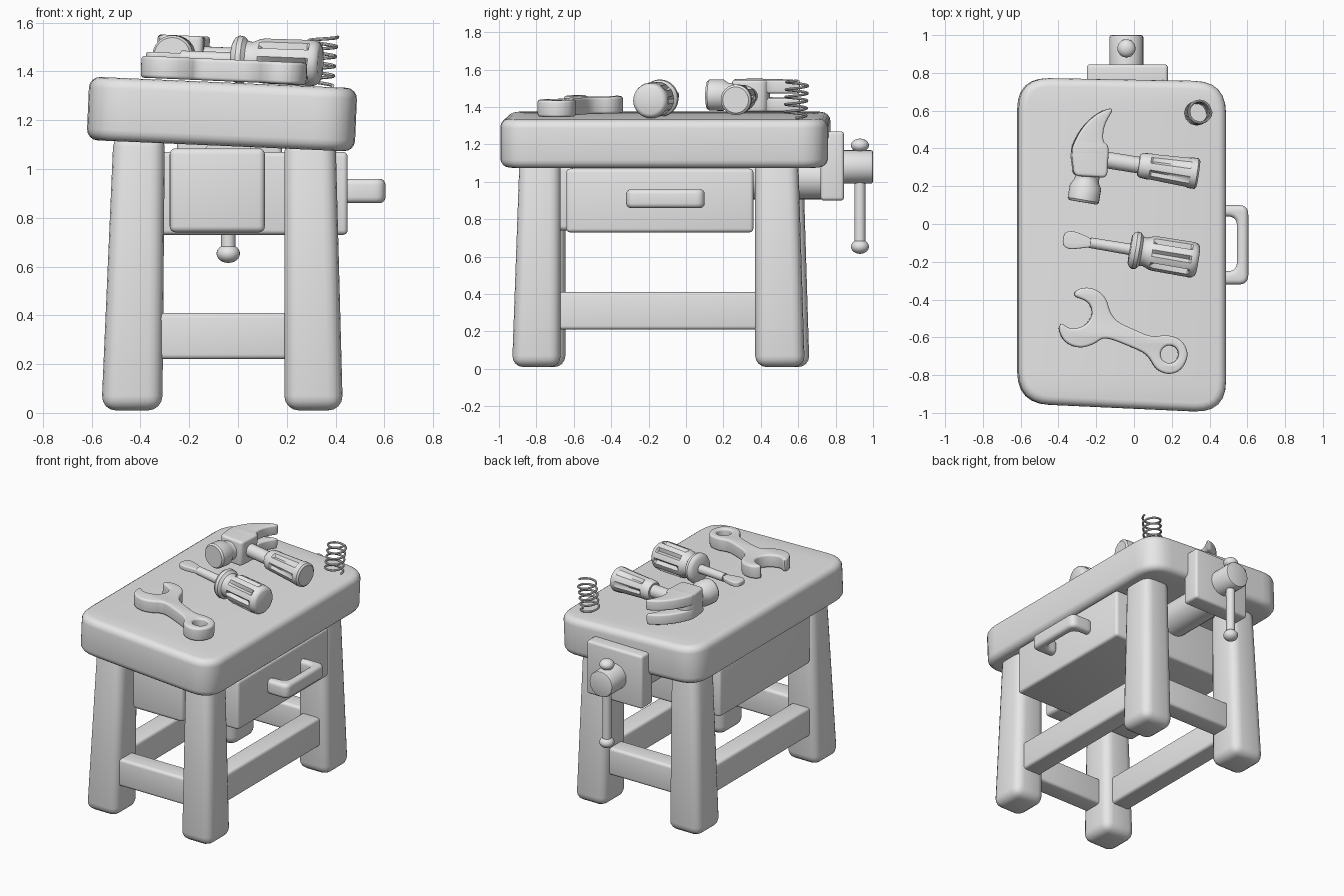
import bpy, bmesh, math
from mathutils import Matrix, Vector

if "Cube" in bpy.data.objects:
    bpy.data.objects.remove(bpy.data.objects["Cube"])

grey = bpy.data.materials.new("plain_grey")
grey.diffuse_color = (0.8, 0.8, 0.8, 1)
grey.use_nodes = True
grey.node_tree.nodes["Principled BSDF"].inputs["Base Color"].default_value = grey.diffuse_color

# Tilted frame of the table top: local x, y as in the world, z = height above the top
TOP = (Matrix.Translation((-0.06, 0, 1.355)) @ Matrix.Rotation(math.radians(2.5), 4, 'Y')
       @ Matrix.Translation((0.06, 0, 0)))


def add(name, mesh, matrix=Matrix()):
    ob = bpy.data.objects.new(name, mesh)
    bpy.context.collection.objects.link(ob)
    mesh.materials.clear()
    mesh.materials.append(grey)
    ob.matrix_world = matrix
    return ob


def from_bmesh(name, bm, matrix=Matrix()):
    bmesh.ops.recalc_face_normals(bm, faces=bm.faces)
    mesh = bpy.data.meshes.new(name)
    bm.to_mesh(mesh)
    bm.free()
    return add(name, mesh, matrix)


def block(name, low, z0, z1, bevel, high=None):
    """Rounded box, optionally tapered; low and high are (x0, x1, y0, y1)."""
    bm = bmesh.new()
    rings = []
    for (x0, x1, y0, y1), z in ((low, z0), (high or low, z1)):
        rings.append([bm.verts.new((x, y, z)) for x, y in
                      ((x0, y0), (x1, y0), (x1, y1), (x0, y1))])
    a, b = rings
    bm.faces.new(a[::-1])
    bm.faces.new(b)
    for i in range(4):
        j = (i + 1) % 4
        bm.faces.new((a[i], a[j], b[j], b[i]))
    bmesh.ops.bevel(bm, geom=bm.edges[:], offset=bevel, segments=4,
                    profile=0.5, affect='EDGES', clamp_overlap=True)
    return from_bmesh(name, bm)


def fillet(points, radius, steps=6):
    """Round the corners of a closed outline."""
    pts = [Vector(p) for p in points]
    out = []
    for i, p in enumerate(pts):
        before, after = pts[i - 1] - p, pts[(i + 1) % len(pts)] - p
        a = p + before.normalized() * min(radius, before.length * 0.48)
        b = p + after.normalized() * min(radius, after.length * 0.48)
        for s in range(steps + 1):
            t = s / steps
            out.append(a * (1 - t) ** 2 + p * (2 * t * (1 - t)) + b * t * t)
    return out


def slab(name, outlines, z0, z1, bevel, matrix=Matrix()):
    """Flat shape with rounded rims; further outlines become holes."""
    cu = bpy.data.curves.new(name, 'CURVE')
    cu.dimensions = '2D'
    cu.fill_mode = 'BOTH'
    cu.extrude = (z1 - z0) / 2 - bevel
    cu.bevel_depth = bevel
    cu.bevel_resolution = 3
    cu.offset = -bevel
    for pts in outlines:
        sp = cu.splines.new('POLY')
        sp.points.add(len(pts) - 1)
        for q, p in zip(sp.points, pts):
            q.co = (p[0], p[1], 0, 1)
        sp.use_cyclic_u = True
    tmp = bpy.data.objects.new(name + "_curve", cu)
    bpy.context.collection.objects.link(tmp)
    deps = bpy.context.evaluated_depsgraph_get()
    mesh = bpy.data.meshes.new_from_object(tmp.evaluated_get(deps))
    bpy.data.objects.remove(tmp)
    mesh.transform(Matrix.Translation((0, 0, (z0 + z1) / 2)))
    bm = bmesh.new()
    bm.from_mesh(mesh)
    bmesh.ops.remove_doubles(bm, verts=bm.verts[:], dist=0.0002)
    return from_bmesh(name, bm, matrix)


def lathe(name, start, end, profile, matrix=Matrix(), segs=24):
    """Turned part along start-end; profile rows are (distance, radius, flute depth)."""
    start, end = Vector(start), Vector(end)
    frame = Matrix.Translation(start) @ (end - start).to_track_quat('Z', 'Y').to_matrix().to_4x4()
    bm = bmesh.new()
    rings = []
    for t, r, *flute in profile:
        cut = flute[0] if flute else 0
        ring = []
        for i in range(segs):
            a = 2 * math.pi * i / segs
            rr = r - (cut if i % 4 == 0 else 0)
            ring.append(bm.verts.new(frame @ Vector((rr * math.cos(a), rr * math.sin(a), t))))
        rings.append(ring)
    for a, b in zip(rings, rings[1:]):
        for i in range(segs):
            j = (i + 1) % segs
            bm.faces.new((a[i], a[j], b[j], b[i]))
    bm.faces.new(rings[0][::-1])
    bm.faces.new(rings[-1])
    return from_bmesh(name, bm, matrix)


def ball(name, centre, scale):
    bm = bmesh.new()
    bmesh.ops.create_uvsphere(bm, u_segments=24, v_segments=14, radius=1,
                              matrix=Matrix.Translation(centre) @ Matrix.Diagonal((*scale, 1)))
    return from_bmesh(name, bm)


def circle(cx, cy, r, n=28):
    return [(cx + r * math.cos(2 * math.pi * i / n), cy + r * math.sin(2 * math.pi * i / n))
            for i in range(n)]


# Table top
slab("table_top", [fillet([(-0.61, -0.95), (0.49, -1.0), (0.49, 0.755), (-0.61, 0.775)], 0.17)],
     -0.26, 0, 0.045, TOP)

# Tapered legs
for end, low_y, high_y in (("front", (-0.93, -0.67), (-0.89, -0.67)),
                           ("back", (0.37, 0.635), (0.37, 0.60))):
    block(end + "_right_leg", (0.19, 0.43, *low_y), 0.01, 1.13, 0.06, (0.19, 0.40, *high_y))
    far = lambda y: (y[0] + 0.025, y[1] + 0.025)
    block(end + "_left_leg", (-0.56, -0.31, *far(low_y)), 0.01, 1.15, 0.06,
          (-0.51, -0.30, *far(high_y)))

# Stretchers between the legs
for name, y in (("front_stretcher", -0.79), ("back_stretcher", 0.50)):
    block(name, (-0.36, 0.24, y - 0.07, y + 0.07), 0.22, 0.41, 0.02)
for name, x in (("left_stretcher", -0.43), ("right_stretcher", 0.30)):
    block(name, (x - 0.07, x + 0.07, -0.72, 0.42), 0.21, 0.41, 0.02)

# Drawer box, front block and drawer pull
block("drawer", (-0.515, 0.45, -0.64, 0.36), 0.73, 1.07, 0.02)
block("front_block", (-0.28, 0.11, -0.77, -0.6), 0.74, 1.085, 0.025)
pull = fillet([(0.43, 0.10), (0.605, 0.10), (0.605, -0.32), (0.43, -0.32),
               (0.43, -0.25), (0.545, -0.25), (0.545, 0.04), (0.43, 0.04)], 0.05)
slab("drawer_pull", [pull], 0.86, 0.96, 0.025)

# Vise: jaw, guide, screw head and sliding bar
block("vise_jaw", (-0.25, 0.18, 0.72, 0.845), 0.90, 1.27, 0.018)
lathe("vise_guide", (-0.04, 0.34, 1.02), (-0.04, 0.75, 1.02), [(0, 0.115), (0.41, 0.115)])
lathe("vise_screw", (-0.04, 0.82, 1.08), (-0.04, 1.0, 1.08),
      [(0, 0.09), (0.168, 0.09), (0.177, 0.086), (0.18, 0.078)])
lathe("vise_bar", (-0.04, 0.93, 0.65), (-0.04, 0.93, 1.2), [(0, 0.029), (0.55, 0.029)])
ball("bar_top_knob", (-0.04, 0.93, 1.195), (0.048, 0.048, 0.036))
ball("bar_bottom_knob", (-0.04, 0.93, 0.653), (0.048, 0.048, 0.038))

# Wrench
wrench = [(-0.335, -0.38), (-0.29, -0.335), (-0.21, -0.34), (-0.15, -0.39), (-0.13, -0.47),
          (-0.09, -0.52), (0.0, -0.56), (0.09, -0.60), (0.17, -0.585), (0.25, -0.61),
          (0.29, -0.69), (0.25, -0.775), (0.18, -0.80), (0.11, -0.77), (0.07, -0.69),
          (-0.02, -0.65), (-0.16, -0.595), (-0.21, -0.635), (-0.29, -0.66), (-0.37, -0.63),
          (-0.405, -0.56), (-0.39, -0.52), (-0.34, -0.56), (-0.26, -0.54), (-0.22, -0.48),
          (-0.24, -0.41)]
slab("wrench", [fillet(wrench, 0.1, 4), circle(0.185, -0.69, 0.047)], 0.005, 0.095, 0.014, TOP)

# Screwdriver
lathe("screwdriver_handle", (0.335, -0.195, 0.095), (-0.38, -0.075, 0.095),
      [(0, 0.07), (0.006, 0.082), (0.02, 0.092), (0.04, 0.095), (0.05, 0.096, 0.022),
       (0.23, 0.094, 0.022), (0.25, 0.09), (0.285, 0.076), (0.305, 0.08), (0.32, 0.097),
       (0.34, 0.1), (0.355, 0.092), (0.365, 0.075), (0.367, 0.03), (0.58, 0.028)], TOP, 32)
blade = [(-0.385, -0.11), (-0.375, -0.045), (-0.33, -0.035), (-0.24, -0.07),
         (-0.20, -0.115), (-0.25, -0.125), (-0.35, -0.135)]
slab("screwdriver_blade", [fillet(blade, 0.03)], 0.078, 0.112, 0.008, TOP)

# Hammer: striking face, body, two claw prongs, shaft and grip
lathe("hammer_face", (-0.275, 0.115, 0.1), (-0.235, 0.35, 0.1),
      [(0, 0.075), (0.012, 0.084), (0.085, 0.084), (0.115, 0.065), (0.145, 0.065),
       (0.18, 0.085), (0.2, 0.085)], TOP)
body = [(-0.325, 0.255), (-0.15, 0.245), (-0.14, 0.41), (-0.17, 0.44), (-0.31, 0.45), (-0.34, 0.38)]
slab("hammer_body", [fillet(body, 0.03)], 0.015, 0.185, 0.015, TOP)
claw = [(-0.33, 0.36), (-0.15, 0.36), (-0.145, 0.41), (-0.175, 0.44), (-0.165, 0.53),
        (-0.105, 0.622), (-0.20, 0.59), (-0.285, 0.51), (-0.34, 0.40)]
for name, z0, z1 in (("lower_claw", 0.015, 0.087), ("upper_claw", 0.113, 0.185)):
    slab(name, [fillet(claw, 0.06)], z0, z1, 0.012, TOP)
lathe("hammer_shaft", (-0.2, 0.347, 0.1), (0.05, 0.307, 0.1), [(0, 0.044), (0.25, 0.044)], TOP)
lathe("hammer_grip", (0.02, 0.313, 0.1), (0.338, 0.265, 0.1),
      [(0, 0.055), (0.015, 0.066), (0.06, 0.07), (0.07, 0.07, 0.015), (0.26, 0.08, 0.015),
       (0.275, 0.082), (0.31, 0.082), (0.32, 0.07)], TOP)

# Coil spring
coil = bpy.data.curves.new("spring", 'CURVE')
coil.dimensions = '3D'
coil.bevel_depth = 0.007
coil.bevel_resolution = 2
coil.use_fill_caps = True
sp = coil.splines.new('POLY')
turns, n = 5, 28
sp.points.add(turns * n)
for i, p in enumerate(sp.points):
    a, t = 2 * math.pi * i / n, i / (turns * n)
    p.co = (0.33 + 0.012 * t + 0.058 * math.cos(a), 0.585 + 0.01 * t + 0.058 * math.sin(a),
            0.006 + 0.2 * t, 1)
tmp = bpy.data.objects.new("spring_curve", coil)
bpy.context.collection.objects.link(tmp)
spring_mesh = bpy.data.meshes.new_from_object(
    tmp.evaluated_get(bpy.context.evaluated_depsgraph_get()))
bpy.data.objects.remove(tmp)
add("spring", spring_mesh, TOP)

# Smooth shading with crisp edges
for ob in bpy.context.collection.objects:
    ob.select_set(True)
    bpy.context.view_layer.objects.active = ob
bpy.ops.object.shade_smooth_by_angle(angle=math.radians(35))
